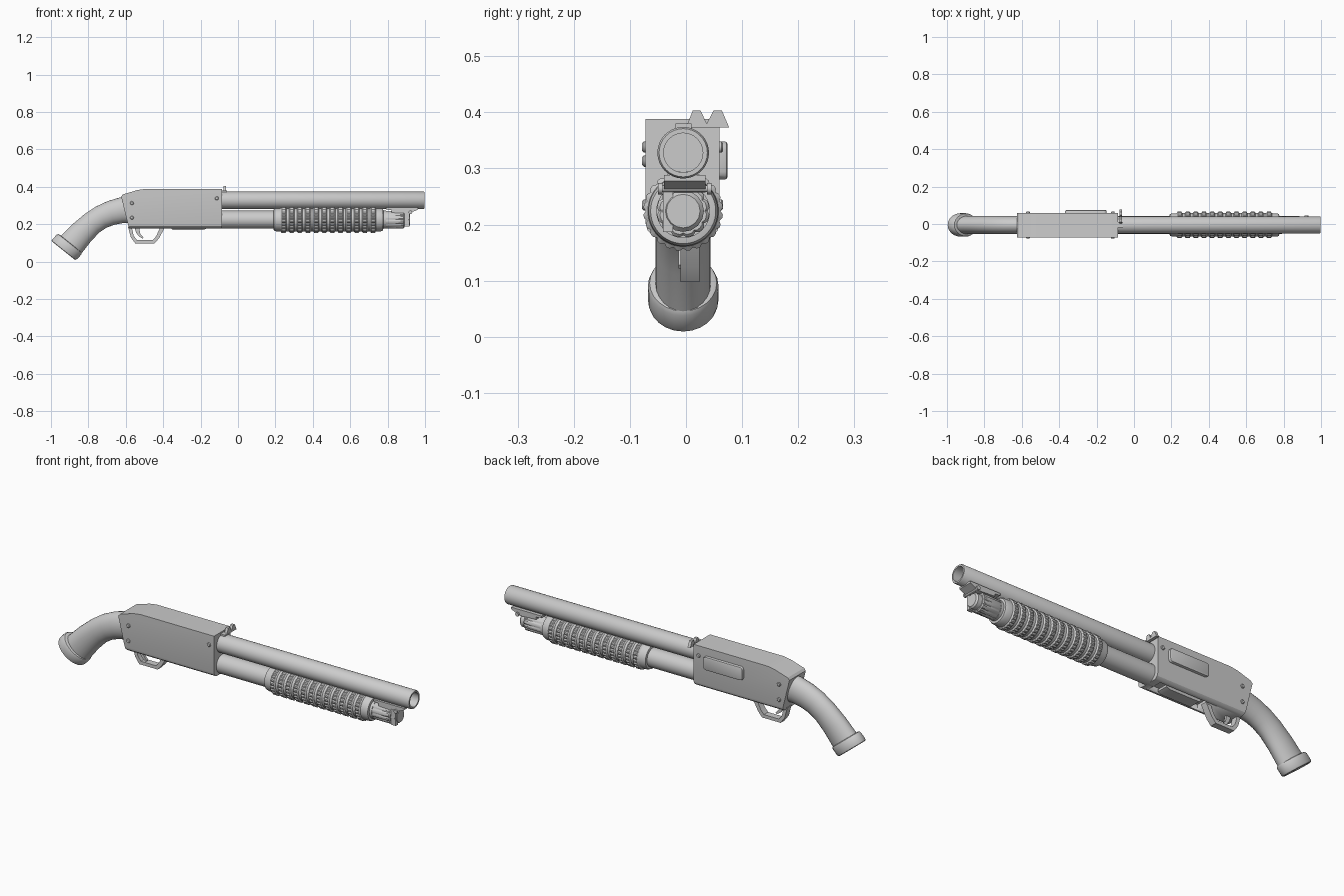
import bpy, bmesh, math
from mathutils import Vector

if "Cube" in bpy.data.objects:
    bpy.data.objects.remove(bpy.data.objects["Cube"])

YC = -0.005  # centre plane of the gun
TZ = 0.224   # magazine tube height


def finish(name, bm, angle=35):
    bmesh.ops.remove_doubles(bm, verts=bm.verts, dist=1e-5)
    bmesh.ops.recalc_face_normals(bm, faces=bm.faces)
    me = bpy.data.meshes.new(name)
    bm.to_mesh(me)
    bm.free()
    ob = bpy.data.objects.new(name, me)
    bpy.context.collection.objects.link(ob)
    bpy.ops.object.select_all(action='DESELECT')
    ob.select_set(True)
    bpy.context.view_layer.objects.active = ob
    bpy.ops.object.shade_smooth_by_angle(angle=math.radians(angle))
    return ob


def skin(bm, rings):
    """Bridge successive rings of points and cap both ends."""
    vs = [[bm.verts.new(p) for p in r] for r in rings]
    n = len(vs[0])
    for a, b in zip(vs, vs[1:]):
        for i in range(n):
            j = (i + 1) % n
            bm.faces.new((a[i], a[j], b[j], b[i]))
    bm.faces.new(vs[0])
    bm.faces.new(vs[-1])


def lathe(name, prof, z, y=YC, n=32, axis='x', x=0, notch=None):
    """Turn (position, radius) pairs; notch(pos, i) scales single points."""
    rings = []
    for t, r in prof:
        ring = []
        for i in range(n):
            a = 2 * math.pi * i / n
            k = r * (notch(r, i) if notch else 1)
            u, v = k * math.cos(a), k * math.sin(a)
            ring.append((t, y + u, z + v) if axis == 'x' else (x + u, t, z + v))
        rings.append(ring)
    bm = bmesh.new()
    skin(bm, rings)
    return finish(name, bm)


def prism(name, pts, lo, hi, axis='y', bevel=None):
    """Extrude an outline in xz along y, or in yz along x."""
    bm = bmesh.new()
    mk = (lambda p, t: (p[0], t, p[1])) if axis == 'y' else (lambda p, t: (t, p[0], p[1]))
    skin(bm, [[mk(p, t) for p in pts] for t in (lo, hi)])
    if bevel:
        for width, seg, test in bevel:
            es = [e for e in bm.edges if test(e)]
            bmesh.ops.bevel(bm, geom=es, offset=width, segments=seg, profile=0.5, affect='EDGES')
    return finish(name, bm, 30)


def box(name, x0, x1, y0, y1, z0, z1):
    return prism(name, [(x0, z0), (x1, z0), (x1, z1), (x0, z1)], y0, y1)


def loft(name, pairs, half_y, n=24):
    """Elliptical loft through (top, bottom, y scale) stations in xz."""
    rings = []
    for (tx, tz), (bx, bz), s in pairs:
        c = Vector(((tx + bx) / 2, YC, (tz + bz) / 2))
        u = Vector((tx, YC, tz)) - c
        rings.append([c + u * math.cos(2 * math.pi * i / n)
                      + Vector((0, half_y * s * math.sin(2 * math.pi * i / n), 0)) for i in range(n)])
    bm = bmesh.new()
    skin(bm, rings)
    return finish(name, bm, 40)


# Receiver: side outline, chamfered underneath, with a loading port
def along_bottom(e):
    a, b = (v.co for v in e.verts)
    return a.z < 0.19 and b.z < 0.19 and abs(a.y - b.y) < 1e-4 and abs(a.x - b.x) > 0.1


receiver = prism('receiver', [(-0.583, 0.177), (-0.085, 0.177), (-0.085, 0.388), (-0.50, 0.388),
                              (-0.54, 0.382), (-0.615, 0.359), (-0.625, 0.348)],
                 -0.072, 0.06, bevel=[(0.025, 3, along_bottom)])
port = box('loading_port_cutter', -0.40, -0.12, YC - 0.04, YC + 0.04, 0.15, 0.205)
port.hide_render = True
port.hide_viewport = True
cut = receiver.modifiers.new('port', 'BOOLEAN')
cut.object = port
cut.solver = 'EXACT'
prism('shell_carrier', [(-0.37, 0.19), (-0.35, 0.17), (-0.185, 0.17), (-0.165, 0.178), (-0.165, 0.19)],
      YC - 0.03, YC + 0.03)

# Ejection port cover with rounded corners on the back side
prism('ejection_cover', [(-0.368, 0.28), (-0.147, 0.28), (-0.147, 0.348), (-0.368, 0.348)], 0.05, 0.074,
      bevel=[(0.014, 3, lambda e: abs(e.verts[0].co.y - e.verts[1].co.y) > 0.02),
             (0.005, 2, lambda e: min(v.co.y for v in e.verts) > 0.07)])

# Receiver pins on both sides
for i, (px, pz) in enumerate([(-0.567, 0.313), (-0.567, 0.235), (-0.113, 0.338)]):
    lathe(f'receiver_pin_{i}', [(-0.078, 0.007), (-0.075, 0.01), (0.063, 0.01), (0.066, 0.007)],
          pz, axis='y', x=px, n=12)

# Barrel with open bore, magazine tube
lathe('barrel', [(-0.12, 0.046), (0.993, 0.046), (0.998, 0.043), (0.998, 0.035), (0.60, 0.035)], 0.328)
lathe('magazine_tube', [(-0.12, 0.048), (0.79, 0.048)], TZ)

# Pump: turned body with twelve knurled ribs
prof = [(0.19, 0.050), (0.192, 0.058), (0.205, 0.062), (0.225, 0.062)]
for i in range(12):
    s = 0.228 + i * 0.0435
    prof += [(s, 0.063), (s + 0.006, 0.071), (s + 0.025, 0.071), (s + 0.031, 0.063)]
prof += [(0.745, 0.062), (0.765, 0.062), (0.775, 0.058), (0.777, 0.049)]
lathe('pump_handle', prof, TZ, n=72,
      notch=lambda r, i: 0.94 if r > 0.07 and i % 3 == 0 else 1)

# Magazine cap: fluted body and plain nose
lathe('magazine_cap', [(0.775, 0.040), (0.785, 0.047), (0.885, 0.047), (0.89, 0.042)], TZ, n=48,
      notch=lambda r, i: 0.92 if r > 0.041 and i % 4 == 0 else 1)
lathe('magazine_cap_nose', [(0.88, 0.037), (0.912, 0.037), (0.92, 0.030)], TZ, n=16)

# Barrel clamp with cross bolt
prism('clamp_lug', [(0.82, 0.262), (0.915, 0.257), (0.925, 0.262), (0.962, 0.278), (0.962, 0.288), (0.79, 0.288),
                    (0.79, 0.278), (0.82, 0.275)], YC - 0.034, YC + 0.04)
box('clamp_plate', 0.89, 0.918, YC - 0.036, YC - 0.018, 0.187, 0.265)
lathe('clamp_bolt', [(-0.05, 0.010), (-0.042, 0.010), (-0.042, 0.006), (0.037, 0.006),
                     (0.037, 0.010), (0.045, 0.010)], 0.264, axis='y', x=0.922, n=12)

# Rear sight notch plate and its foot
prism('rear_sight', [(0.0, 0.373), (0.077, 0.373), (0.064, 0.403), (0.049, 0.403), (0.037, 0.38),
                     (0.026, 0.403), (0.012, 0.403)], -0.078, -0.063, axis='x')
box('sight_foot', -0.09, -0.06, -0.019, 0.01, 0.365, 0.38)

# Trigger guard loop and trigger
outer = [(-0.588, 0.185), (-0.573, 0.13), (-0.55, 0.098), (-0.446, 0.098), (-0.422, 0.125), (-0.39, 0.185)]
inner = [(-0.415, 0.185), (-0.438, 0.135), (-0.456, 0.115), (-0.54, 0.115), (-0.558, 0.138), (-0.568, 0.185)]
bm = bmesh.new()
inner.reverse()
rings = [[(x, y, z) for (x, z) in (o, q) for y in ((-0.01, 0.024) if (x, z) == o else (0.024, -0.01))]
         for o, q in zip(outer, inner)]
skin(bm, rings)
finish('trigger_guard', bm, 30)
prism('trigger', [(-0.555, 0.185), (-0.545, 0.155), (-0.53, 0.135), (-0.51, 0.122), (-0.505, 0.128),
                  (-0.522, 0.148), (-0.527, 0.17), (-0.525, 0.185)], -0.013, -0.001)

# Curved pistol grip and flared butt cap
loft('grip', [((-0.58, 0.347), (-0.57, 0.208), 1), ((-0.635, 0.342), (-0.615, 0.206), 1),
              ((-0.70, 0.322), (-0.66, 0.197), 1), ((-0.76, 0.294), (-0.70, 0.183), 1),
              ((-0.82, 0.254), (-0.74, 0.157), 1), ((-0.888, 0.197), (-0.785, 0.11), 1),
              ((-0.955, 0.131), (-0.838, 0.042), 1)], 0.049)
cap = []
for t, s in [(-0.05, 0.85), (0.0, 0.95), (0.15, 1.0), (0.8, 1.0), (0.95, 0.97), (1.0, 0.9), (1.0, 0.8), (0.93, 0.74)]:
    cx, cz = -0.898 - 0.036 * t, 0.096 - 0.037 * t
    cap.append(((cx - 0.066 * s, cz + 0.053 * s), (cx + 0.066 * s, cz - 0.053 * s), s))
loft('butt_cap', cap, 0.063)
